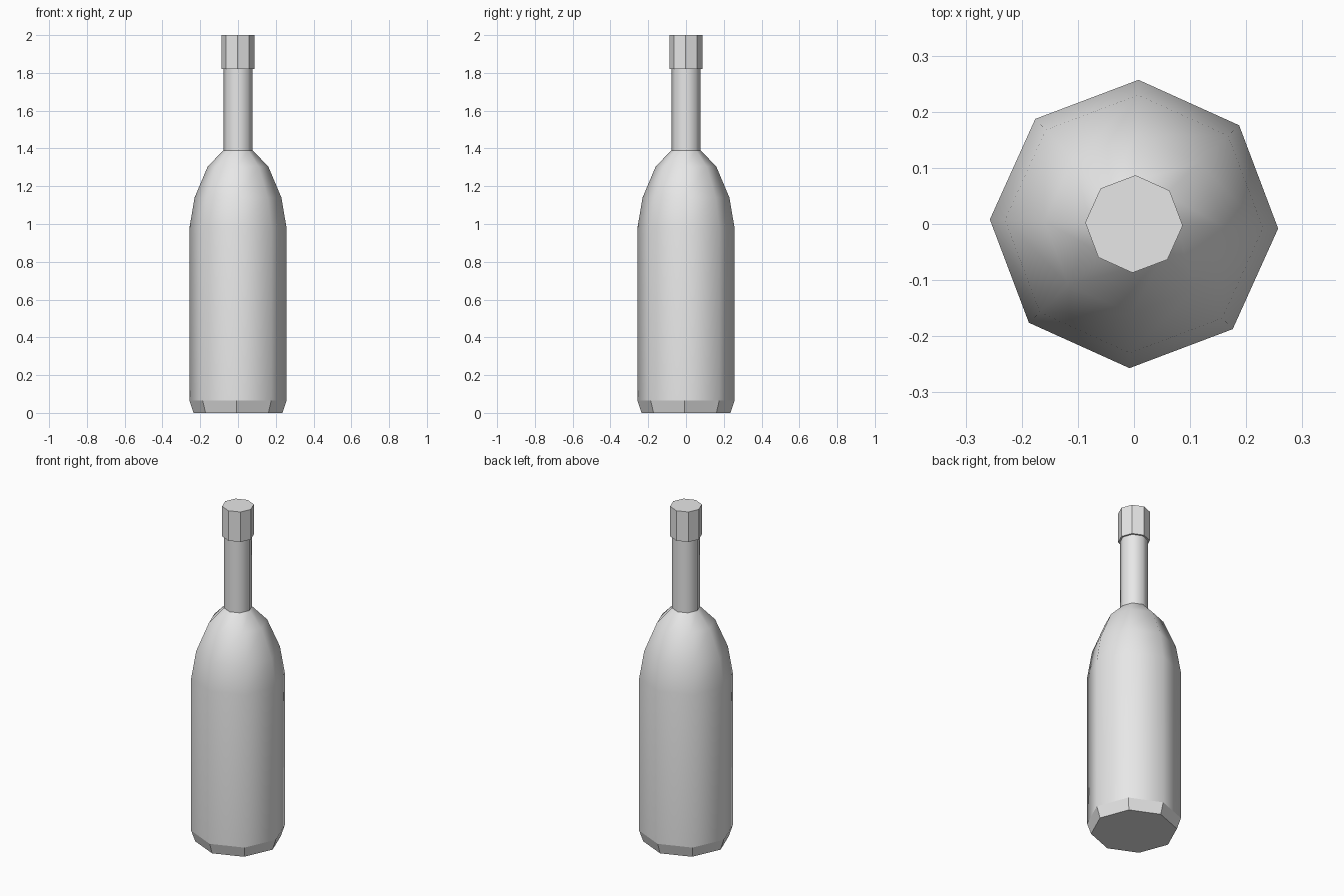
import bpy
import bmesh
from math import cos, sin, radians, tau

SIDES = 8
TWIST = radians(-1.8)

cube = bpy.data.objects.get("Cube")
if cube:
    bpy.data.objects.remove(cube, do_unlink=True)

grey = bpy.data.materials.new("plain_grey")
grey.use_nodes = True
colour = (0.8, 0.8, 0.8, 1)
grey.diffuse_color = colour
grey.node_tree.nodes["Principled BSDF"].inputs["Base Color"].default_value = colour


def lathe(name, profile, smooth_bands=(), sharp_rings=()):
    """Turn (radius, height) points into a closed eight-sided solid."""
    bm = bmesh.new()
    rings = []
    for radius, z in profile:
        angles = [TWIST + tau * i / SIDES for i in range(SIDES)]
        rings.append([bm.verts.new((radius * cos(a), radius * sin(a), z)) for a in angles])
    for band, (low, high) in enumerate(zip(rings, rings[1:])):
        for i in range(SIDES):
            j = (i + 1) % SIDES
            face = bm.faces.new((low[i], low[j], high[j], high[i]))
            face.smooth = band in smooth_bands
    bm.faces.new(rings[0][::-1])
    bm.faces.new(rings[-1])
    # Crisp creases around chosen rings
    for r in sharp_rings:
        for i in range(SIDES):
            bm.edges.get((rings[r][i], rings[r][(i + 1) % SIDES])).smooth = False
    mesh = bpy.data.meshes.new(name)
    bm.to_mesh(mesh)
    bm.free()
    mesh.materials.append(grey)
    obj = bpy.data.objects.new(name, mesh)
    bpy.context.collection.objects.link(obj)
    return obj


# Bottle: flat chamfered foot, smooth body, rounded shoulder and straight neck
lathe("bottle",
      [(0.235, 0), (0.257, 0.065), (0.257, 0.98), (0.23, 1.14),
       (0.16, 1.305), (0.077, 1.39), (0.077, 1.83)],
      smooth_bands=range(1, 6), sharp_rings=(1, 5))

# Cap: flat-sided, slightly wider than the neck
lathe("cap", [(0.087, 1.82), (0.087, 2)])
